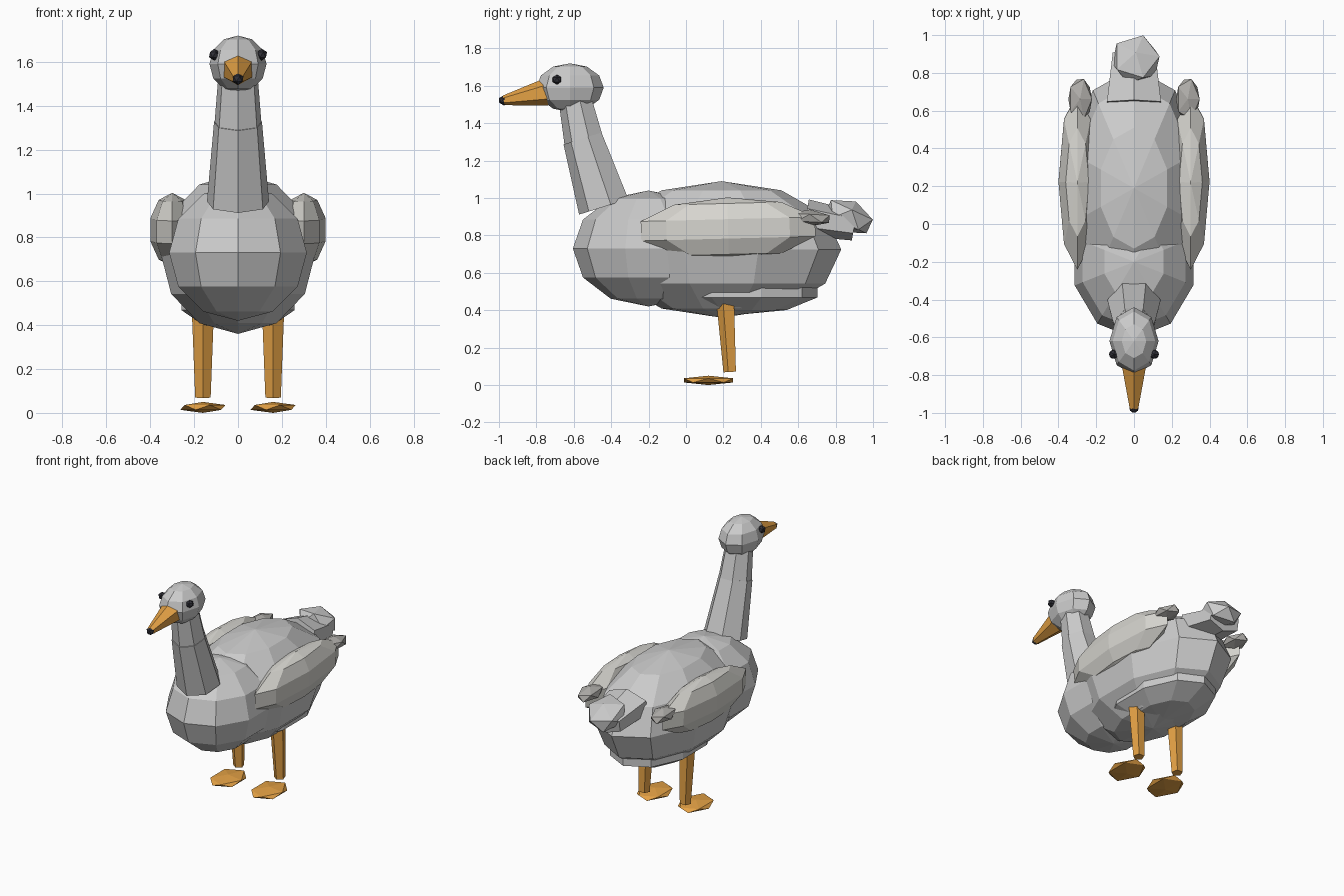
import bpy, bmesh, math
from mathutils import Vector, Matrix

if "Cube" in bpy.data.objects:
    bpy.data.objects.remove(bpy.data.objects["Cube"])


def material(name, rgb):
    m = bpy.data.materials.new(name)
    m.diffuse_color = (*rgb, 1)
    m.use_nodes = True
    m.node_tree.nodes["Principled BSDF"].inputs["Base Color"].default_value = m.diffuse_color
    return m


ORANGE = material("orange", (0.78, 0.36, 0.06))
BLACK = material("black", (0.03, 0.03, 0.04))
WING = material("wing_grey", (0.68, 0.67, 0.63))
TIP = material("feather_grey", (0.42, 0.41, 0.39))


def finish(name, bm, mat):
    bmesh.ops.recalc_face_normals(bm, faces=bm.faces)
    me = bpy.data.meshes.new(name)
    bm.to_mesh(me)
    bm.free()
    if mat:
        me.materials.append(mat)
    ob = bpy.data.objects.new(name, me)
    bpy.context.collection.objects.link(ob)
    return ob


def place(bm, loc, scale, rot):
    m = (Matrix.Translation(loc) @ Matrix.Rotation(math.radians(rot), 4, 'X')
         @ Matrix.Diagonal((*scale, 1)))
    bmesh.ops.transform(bm, matrix=m, verts=bm.verts)


def ball(name, loc, scale, segs, rings, mat=None, rot=0):
    bm = bmesh.new()
    bmesh.ops.create_uvsphere(bm, u_segments=segs, v_segments=rings, radius=1)
    # put a flat facet or a vertex symmetrically about x = 0
    place(bm, loc, scale, rot)
    return finish(name, bm, mat)


def nugget(name, loc, scale, mat=None, rot=0, subdiv=1):
    bm = bmesh.new()
    bmesh.ops.create_icosphere(bm, subdivisions=subdiv, radius=1)
    place(bm, loc, scale, rot)
    return finish(name, bm, mat)


def taper(name, p0, p1, r0, r1, sides, mat=None, flat=1.0):
    """Tapered prism between two points, one corner facing the front."""
    p0, p1 = Vector(p0), Vector(p1)
    axis = (p1 - p0).normalized()
    side = Vector((1, 0, 0))
    fwd = axis.cross(side)
    if fwd.y > 0.1:
        fwd = -fwd
    bm = bmesh.new()
    loops = []
    for p, r in ((p0, r0), (p1, r1)):
        ring = []
        for i in range(sides):
            a = 2 * math.pi * i / sides
            ring.append(bm.verts.new(p + fwd * r * flat * math.cos(a) + side * r * math.sin(a)))
        loops.append(ring)
        bm.faces.new(ring)
    for i in range(sides):
        j = (i + 1) % sides
        bm.faces.new((loops[0][i], loops[0][j], loops[1][j], loops[1][i]))
    return finish(name, bm, mat)


# Torso
ball("body", (0, 0.19, 0.725), (0.37, 0.64, 0.365), 10, 6)
ball("breast", (0, -0.2, 0.73), (0.33, 0.405, 0.31), 10, 6)
ball("belly", (0, 0.27, 0.51), (0.285, 0.455, 0.135), 10, 5)

# Neck and head
taper("lower_neck", (0, -0.433, 0.955), (0, -0.548, 1.32), 0.145, 0.112, 7)
taper("upper_neck", (0, -0.54, 1.30), (0, -0.59, 1.53), 0.111, 0.092, 7)
ball("head", (0, -0.62, 1.59), (0.13, 0.18, 0.13), 8, 6)
taper("beak", (0, -0.75, 1.565), (0, -0.975, 1.522), 0.073, 0.026, 6, ORANGE)
nugget("beak_tip", (0, -0.973, 1.522), (0.028, 0.03, 0.028), BLACK)

# Tail
taper("tail_base", (0, 0.64, 0.895), (0, 0.90, 0.85), 0.165, 0.13, 6, None, 0.6)
nugget("tail_tip", (0.01, 0.87, 0.90), (0.14, 0.145, 0.09), None, -25)

# Mirrored parts
for s, label in ((-1, "right"), (1, "left")):
    nugget(label + "_eye", (s * 0.108, -0.69, 1.633), (0.027, 0.027, 0.027), BLACK)
    ball(label + "_wing", (s * 0.3, 0.225, 0.835), (0.105, 0.49, 0.168), 8, 5, WING, 1.5)
    nugget(label + "_wing_tip", (s * 0.285, 0.66, 0.893), (0.07, 0.125, 0.045), TIP, -3)
    taper(label + "_leg", (s * 0.16, 0.237, 0.07), (s * 0.16, 0.215, 0.44), 0.037, 0.052, 5, ORANGE)
    nugget(label + "_foot", (s * 0.16, 0.12, 0.025), (0.115, 0.155, 0.025), ORANGE)
